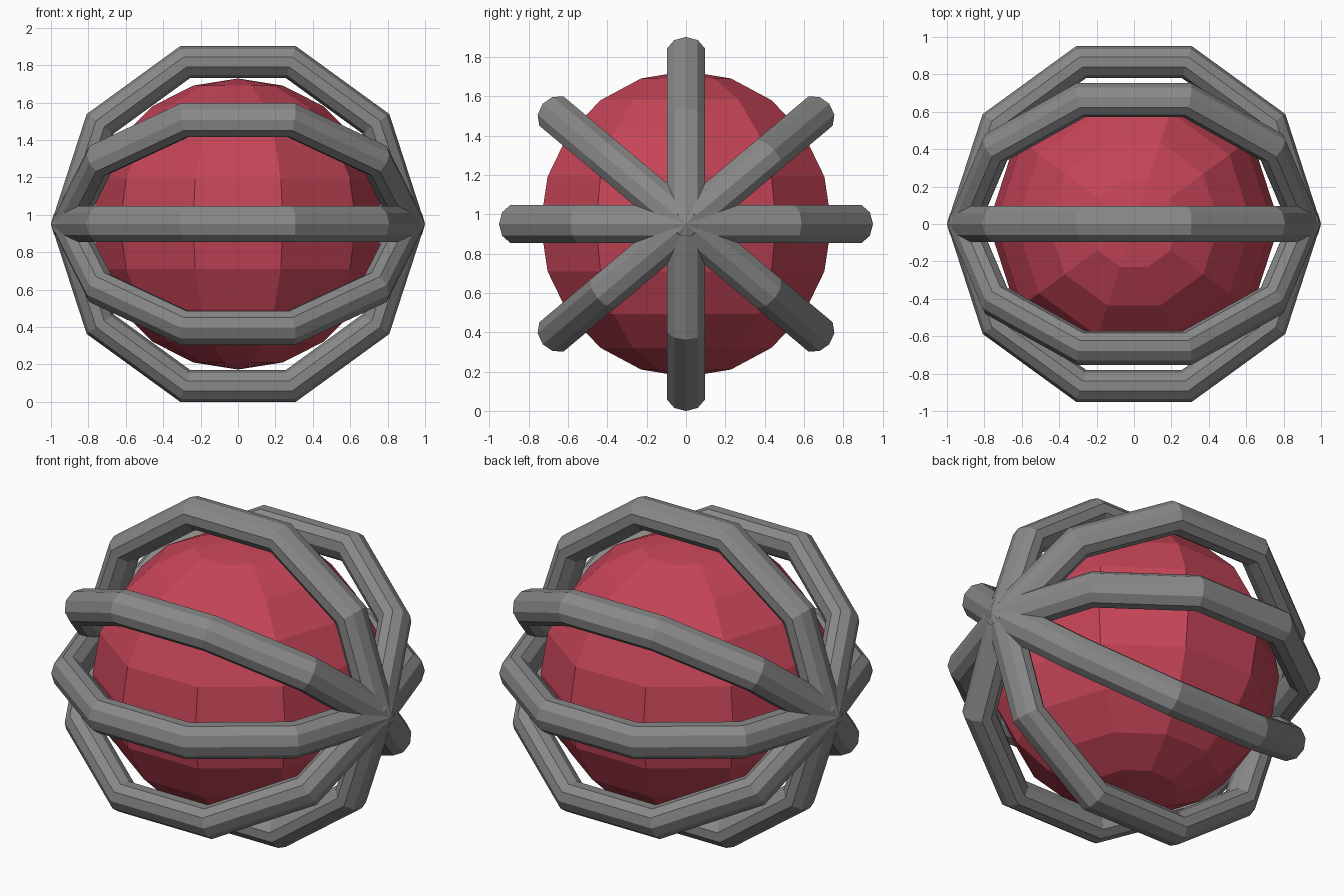
import bpy
from math import radians

if "Cube" in bpy.data.objects:
    bpy.data.objects.remove(bpy.data.objects["Cube"])

CENTER = (0, 0, 0.951)


def material(name, color):
    mat = bpy.data.materials.new(name)
    mat.diffuse_color = (*color, 1)
    mat.use_nodes = True
    mat.node_tree.nodes["Principled BSDF"].inputs["Base Color"].default_value = mat.diffuse_color
    return mat


red = material("red", (0.56, 0.058, 0.095))
dark_grey = material("dark_grey", (0.25, 0.25, 0.25))

# Faceted red core, turned so that edges meet the x axis
bpy.ops.mesh.primitive_uv_sphere_add(segments=10, ring_count=10, radius=0.778,
                                     location=CENTER, rotation=(0, 0, radians(90)))
core = bpy.context.object
core.name = "core_ball"
core.data.materials.append(red)

# Four ten-sided cage rings sharing the x axis, slightly wider than deep
for i, angle in enumerate((0, 40, 90, 140)):
    bpy.ops.mesh.primitive_torus_add(major_segments=10, minor_segments=10,
                                     major_radius=0.911, minor_radius=0.089,
                                     location=CENTER, rotation=(radians(angle), 0, 0))
    ring = bpy.context.object
    ring.name = f"cage_ring_{i + 1}"
    ring.scale.z = 1.14
    ring.data.materials.append(dark_grey)
